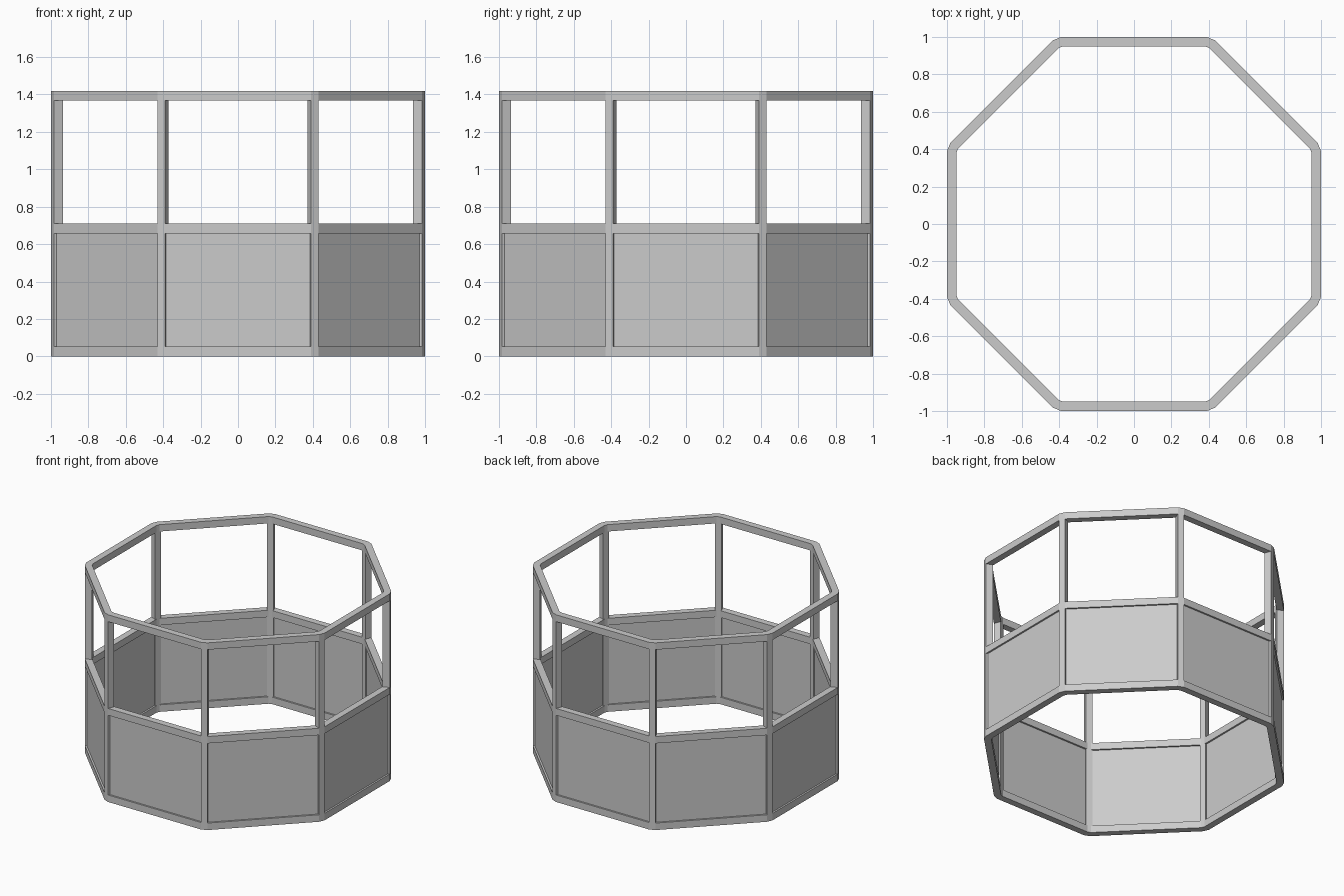
import bpy, bmesh, math
from mathutils import Matrix

if "Cube" in bpy.data.objects:
    bpy.data.objects.remove(bpy.data.objects["Cube"], do_unlink=True)

SIDES = 8
HALF = math.pi / SIDES
RAILS = {"bottom_rail": (0.0, 0.053), "middle_rail": (0.657, 0.709), "top_rail": (1.367, 1.419)}
OUTER, INNER = 1.0, 0.95                  # wall distances from the centre
POST_OUT, POST_IN = 1.073, 1.023          # post faces along the corner directions
POST_WIDTH = 2 * (OUTER / math.cos(HALF) - POST_OUT) / math.tan(HALF)

grey = bpy.data.materials.new("grey")
grey.use_nodes = True
colour = (0.6, 0.6, 0.6, 1)
grey.diffuse_color = colour
grey.node_tree.nodes["Principled BSDF"].inputs["Base Color"].default_value = colour


def finish(bm, name):
    bmesh.ops.recalc_face_normals(bm, faces=bm.faces)
    mesh = bpy.data.meshes.new(name)
    bm.to_mesh(mesh)
    bm.free()
    mesh.materials.append(grey)
    bpy.context.collection.objects.link(bpy.data.objects.new(name, mesh))


def clipped_octagon(wall, corner):
    """Outline with flat walls and cut corners."""
    w = (wall / math.cos(HALF) - corner) / math.tan(HALF)
    points = []
    for i in range(SIDES):
        a = HALF * (2 * i + 1)
        for s in (-w, w):
            points.append((corner * math.cos(a) - s * math.sin(a),
                           corner * math.sin(a) + s * math.cos(a)))
    return points


def rail(name, low, high):
    bm = bmesh.new()
    out = clipped_octagon(OUTER, POST_OUT)
    inn = clipped_octagon(INNER, POST_IN)
    loops = [[bm.verts.new((x, y, z)) for x, y in outline]
             for outline, z in ((out, low), (out, high), (inn, high), (inn, low))]
    n = len(out)
    for k in range(4):
        a, b = loops[k], loops[(k + 1) % 4]
        for i in range(n):
            j = (i + 1) % n
            bm.faces.new((a[i], a[j], b[j], b[i]))
    finish(bm, name)


def box_round(name, angle, near, far, width, low, high):
    """Box between two distances from the centre, turned to an angle."""
    bm = bmesh.new()
    matrix = (Matrix.Rotation(angle, 4, 'Z')
              @ Matrix.Translation(((near + far) / 2, 0, (low + high) / 2))
              @ Matrix.Diagonal((far - near, width, high - low, 1)))
    bmesh.ops.create_cube(bm, size=1, matrix=matrix)
    finish(bm, name)


# Ring rails
for name, (low, high) in RAILS.items():
    rail(name, low, high)

# Corner posts between the rails, and recessed panels in the lower half
lower = (RAILS["bottom_rail"][1], RAILS["middle_rail"][0])
upper = (RAILS["middle_rail"][1], RAILS["top_rail"][0])
for i in range(SIDES):
    corner = HALF * (2 * i + 1)
    box_round(f"lower_post_{i + 1}", corner, POST_IN, POST_OUT, POST_WIDTH, *lower)
    box_round(f"upper_post_{i + 1}", corner, POST_IN, POST_OUT, POST_WIDTH, *upper)
    box_round(f"wall_panel_{i + 1}", HALF * 2 * i, 0.963, 0.987, 0.78, *lower)
